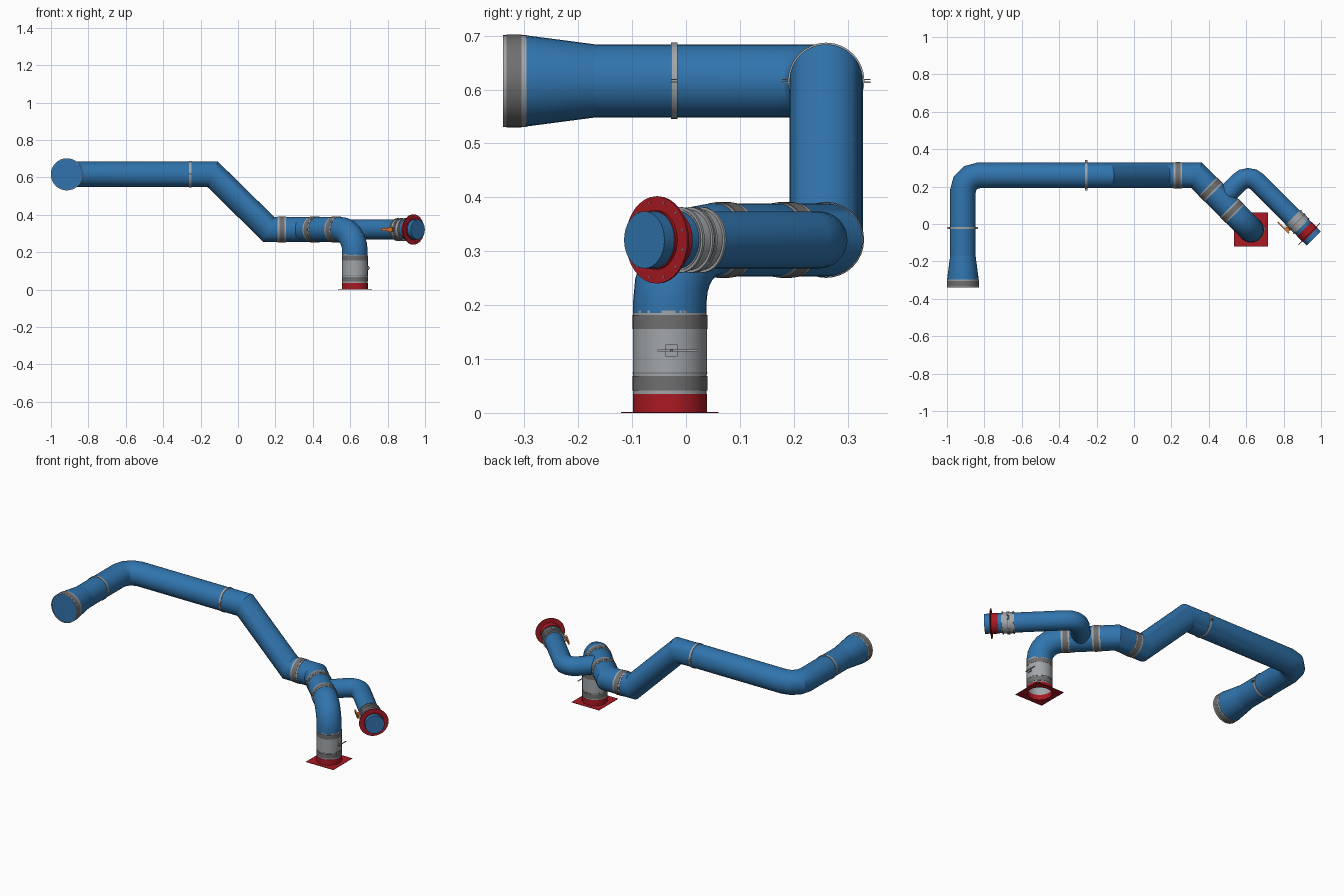
import bpy, bmesh, math
from mathutils import Vector as V, Matrix

if "Cube" in bpy.data.objects:
    bpy.data.objects.remove(bpy.data.objects["Cube"])

N = 32
R, RB = 0.068, 0.053            # main pipe and branch pipe radius


def material(name, rgb):
    m = bpy.data.materials.new(name)
    m.diffuse_color = (*rgb, 1)
    m.use_nodes = True
    m.node_tree.nodes["Principled BSDF"].inputs["Base Color"].default_value = m.diffuse_color
    return m


BLUE = material("blue", (0.03, 0.175, 0.42))
RED = material("red", (0.40, 0.010, 0.017))
LIGHT = material("light_grey", (0.36, 0.38, 0.40))
DARK = material("dark_grey", (0.16, 0.16, 0.16))
ORANGE = material("orange", (0.75, 0.2, 0.03))


def finish(name, bm, mat):
    bmesh.ops.recalc_face_normals(bm, faces=bm.faces)
    me = bpy.data.meshes.new(name)
    bm.to_mesh(me)
    bm.free()
    me.polygons.foreach_set("use_smooth", [True] * len(me.polygons))
    me.set_sharp_from_angle(angle=math.radians(25))
    me.materials.append(mat)
    ob = bpy.data.objects.new(name, me)
    bpy.context.collection.objects.link(ob)
    return ob


def skin(bm, rings, loop=False):
    for a, b in zip(rings, rings[1:] + (rings[:1] if loop else [])):
        for i in range(N):
            j = (i + 1) % N
            bm.faces.new((a[i], a[j], b[j], b[i]))


def frame(d):
    u = d.cross(V((0, 0, 1))) if abs(d.z) < 0.9 else V((1, 0, 0))
    u.normalize()
    return u, d.cross(u).normalized()


def circle(c, d, r):
    u, v = frame(d)
    return [c + r * (math.cos(2 * math.pi * i / N) * u + math.sin(2 * math.pi * i / N) * v)
            for i in range(N)]


def pipe(name, pts, r, mat):
    """Round pipe along a path, with mitred joints and capped ends."""
    bm = bmesh.new()
    dirs = [(b - a).normalized() for a, b in zip(pts, pts[1:])]
    cur = circle(pts[0], dirs[0], r)
    rings = [[bm.verts.new(p) for p in cur]]
    for k, d in enumerate(dirs):
        n = d + dirs[k + 1] if k + 1 < len(dirs) else d
        cur = [p + d * ((pts[k + 1] - p).dot(n) / d.dot(n)) for p in cur]
        rings.append([bm.verts.new(p) for p in cur])
    skin(bm, rings)
    bm.faces.new(rings[0])
    bm.faces.new(rings[-1])
    return finish(name, bm, mat)


def turned(name, origin, axis, profile, mat, loop=False, cap=False):
    """Profile of (distance, radius) pairs turned about an axis."""
    axis = V(axis).normalized()
    bm = bmesh.new()
    rings = [[bm.verts.new(p) for p in circle(V(origin) + axis * t, axis, r)] for t, r in profile]
    skin(bm, rings, loop)
    if cap:
        bm.faces.new(rings[0])
        bm.faces.new(rings[-1])
    return finish(name, bm, mat)


def collar(name, origin, axis, t, width, r0, r1, mat):
    a, b = t - width / 2, t + width / 2
    return turned(name, origin, axis, [(a, r0), (a, r1), (b, r1), (b, r0)], mat, loop=True)


def joint(name, origin, axis, t, r, width=0.045):
    """Light sleeve with a dark seal band in the middle."""
    collar(name + "_sleeve", origin, axis, t, width, r - 0.002, r + 0.0015, LIGHT)
    collar(name + "_seal", origin, axis, t, width * 0.6, r, r + 0.0025, DARK)


def box(name, c, size, mat, turn=0):
    bm = bmesh.new()
    bmesh.ops.create_cube(bm, size=1, matrix=Matrix.Translation(c) @ Matrix.Rotation(turn, 4, 'Z')
                          @ Matrix.Diagonal((*size, 1)))
    return finish(name, bm, mat)


def bend(a, corner, b, rad, steps):
    """Arc points of a 90 degree elbow at a corner."""
    u, v = (V(a) - corner).normalized(), (V(b) - corner).normalized()
    c = corner + (u + v) * rad
    return [c - v * rad * math.cos(t) - u * rad * math.sin(t)
            for t in (math.pi / 2 * i / steps for i in range(steps + 1))]


# main path corners
inlet = V((-0.915, -0.17, 0.616))
left = V((-0.915, 0.26, 0.616))
upper = V((-0.135, 0.26, 0.616))
lower = V((0.165, 0.26, 0.321))
turn = V((0.335, 0.26, 0.321))
top = V((0.625, -0.03, 0.321))
foot = V((0.625, -0.03, 0.185))
down = (top - turn).normalized()

# main pipe
pipe("main_pipe", [inlet] + bend(inlet, left, upper, 0.085, 3) + [upper, lower, turn]
     + bend(turn, top, foot, 0.115, 6) + [foot], R, BLUE)

# flared inlet and its cuff
turned("flared_inlet", inlet, (0, -1, 0), [(0, R), (0.13, 0.085), (0.165, 0.085)], BLUE, cap=True)
collar("inlet_cuff", inlet, (0, -1, 0), 0.148, 0.044, 0.083, 0.0855, LIGHT)
collar("inlet_seal", inlet, (0, -1, 0), 0.149, 0.028, 0.084, 0.086, DARK)

# clamps with bolted ears
for name, c, ax, side in (("upper_clamp", V((-0.255, 0.26, 0.616)), V((1, 0, 0)), V((0, 1, 0))),
                          ("inlet_clamp", V((-0.915, -0.022, 0.616)), V((0, 1, 0)), V((1, 0, 0)))):
    collar(name, c, ax, 0, 0.012, R - 0.001, R + 0.003, LIGHT)
    for s in (-1, 1):
        for h in (-0.0025, 0.0025):
            size = ax * 0.012 + side * 0.014 + V((0, 0, 0.002))
            box(name + "_ear", c + side * s * (R + 0.007) + V((0, 0, h)), size, LIGHT)

# pipe joints
joint("straight_joint", lower, (1, 0, 0), 0.07, R)
joint("tee_joint_a", turn, down, 0.106, R)
joint("tee_joint_b", turn, down, 0.270, R)

# vertical damper duct
base = V((0.625, -0.03, 0))
turned("damper_duct", base, (0, 0, 1), [(0.03, R), (0.19, R), (0.19, R - 0.003), (0.03, R - 0.003)],
       LIGHT, loop=True)
collar("damper_body", base, (0, 0, 1), 0.115, 0.088, R, R + 0.0008, LIGHT)
for z, w in ((0.055, 0.026), (0.170, 0.024)):
    collar("damper_seal", base, (0, 0, 1), z, w, R, R + 0.0015, DARK)
for z in (0.074, 0.157):
    collar("damper_seam", base, (0, 0, 1), z, 0.002, R, R + 0.0016, DARK)
box("damper_lever_mount", base + V((R + 0.003, 0.003, 0.116)), (0.008, 0.022, 0.022), LIGHT)
box("damper_lever", base + V((R + 0.009, 0.014, 0.116)), (0.004, 0.074, 0.004), LIGHT)
box("damper_spindle", base + V((R + 0.006, 0.003, 0.116)), (0.016, 0.005, 0.005), DARK)

# red base: spigot and square floor plate with a round opening
collar("base_spigot", base, (0, 0, 1), 0.0175, 0.035, R - 0.003, R + 0.0008, RED)
bm = bmesh.new()
rings = []
for z, outer in ((0, False), (0, True), (0.002, True), (0.002, False)):
    ring = []
    for i in range(N):
        a = 2 * math.pi * i / N
        c, s = math.cos(a), math.sin(a)
        r = 0.0905 / max(abs(c), abs(s)) if outer else R - 0.002
        ring.append(bm.verts.new(base + V((r * c, r * s, z))))
    rings.append(ring)
skin(bm, rings, loop=True)
finish("floor_plate", bm, RED)

# branch pipe leaving the tee
tee = turn + down * 0.188
corner = V((0.61, 0.274, 0.321))
end = corner + down * 0.497
pipe("branch_pipe", [tee] + bend(tee, corner, end, 0.068, 4) + [end], RB, BLUE)

# branch valve with an orange handle
collar("valve_body", corner, down, 0.372, 0.068, RB - 0.001, RB + 0.003, LIGHT)
for t in (0.345, 0.368, 0.376, 0.402):
    collar("valve_rib", corner, down, t, 0.005, RB, RB + 0.008, LIGHT)
collar("valve_seal", corner, down, 0.372, 0.005, RB, RB + 0.006, DARK)
out = V((-1, -1, 0)).normalized()
hub = corner + down * 0.362 + out * RB
turned("valve_spindle", hub, out, [(0, 0.008), (0.022, 0.008)], ORANGE, cap=True)
box("valve_handle", hub + out * 0.021 - down * 0.022, (0.085, 0.008, 0.014), ORANGE, -math.pi / 4)
box("valve_handle_boss", hub + out * 0.014, (0.026, 0.018, 0.026), ORANGE, -math.pi / 4)

# red end flange with bolt holes
collar("flange_sleeve", corner, down, 0.448, 0.046, RB - 0.001, RB + 0.002, RED)
collar("end_flange", corner, down, 0.463, 0.004, RB, 0.081, RED)
u, v = frame(down)
for i in range(12):
    a = 2 * math.pi * (i + 0.5) / 12
    p = corner + down * 0.4606 + 0.071 * (math.cos(a) * u + math.sin(a) * v)
    turned("flange_bolt_hole", p, down, [(0, 0.0025), (0.0048, 0.0025)], DARK, cap=True)
